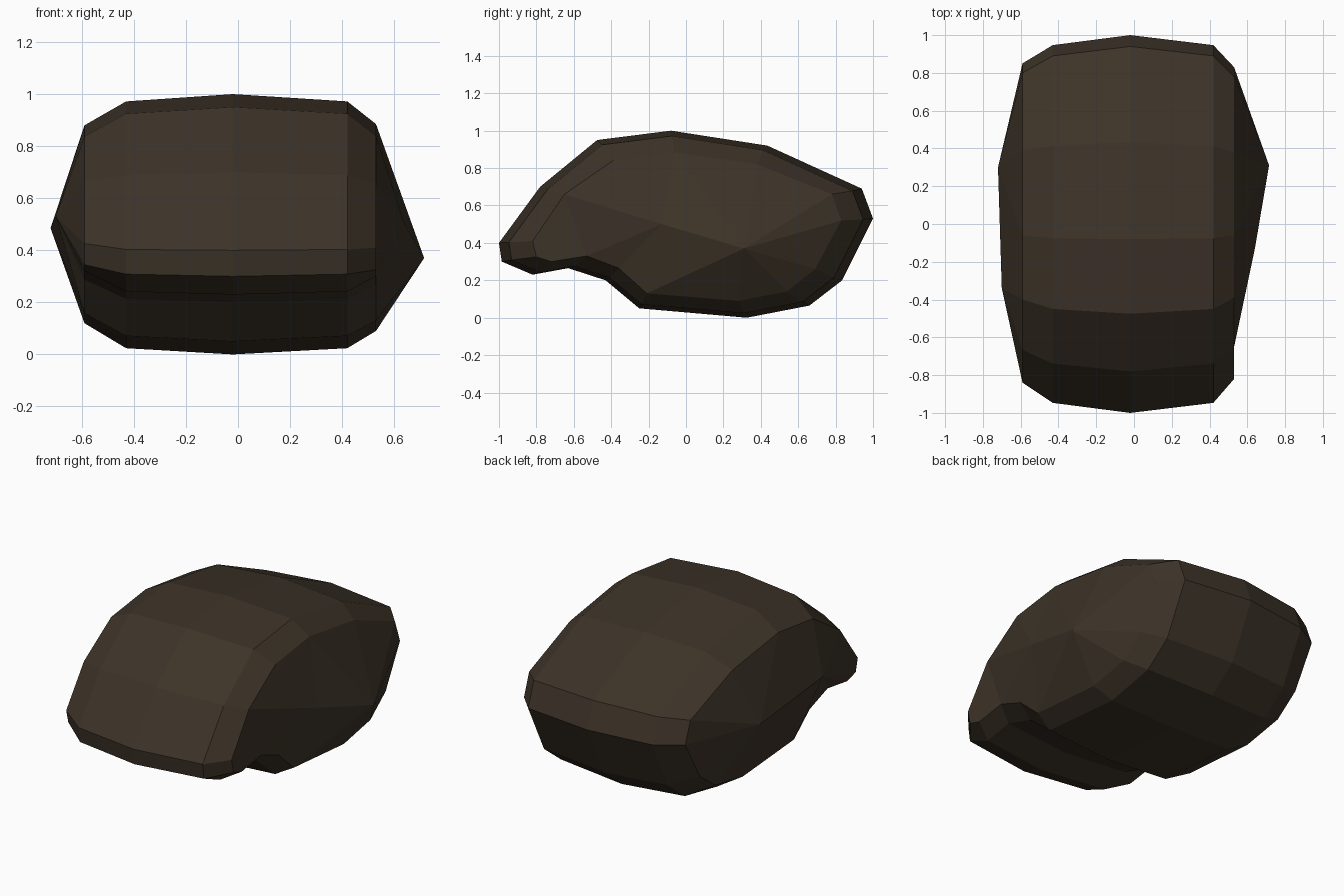
import bpy, bmesh

if "Cube" in bpy.data.objects:
    bpy.data.objects.remove(bpy.data.objects["Cube"])

# Side outline (y, z) at the middle, and the smaller outline at the sides
MIDDLE = [(-1, .40), (-.78, .70), (-.475, .95), (-.08, 1), (.435, .92),
          (.94, .69), (1, .53), (.835, .20), (.66, .065), (.325, 0),
          (-.25, .05), (-.43, .20), (-.63, .265), (-.82, .23), (-.985, .30)]
SIDE = [(-.82, .41), (-.65, .66), (-.39, .84), (-.06, .885), (.38, .82),
        (.78, .66), (.83, .52), (.69, .26), (.54, .14), (.28, .09),
        (-.21, .13), (-.36, .265), (-.53, .33), (-.72, .30), (-.80, .325)]
N = len(MIDDLE)

shoulder = [(y * .947, .46 + (z - .46) * .948) for y, z in MIDDLE]
left_side = [(y * 1.025, .12 + (z - .09) * .956) for y, z in SIDE]

bm = bmesh.new()

# Lofted body: outlines stacked across x
sections = [(-.59, left_side), (-.43, shoulder), (-.02, MIDDLE),
            (.42, shoulder), (.53, SIDE)]
rings = [[bm.verts.new((x, y, z)) for y, z in outline] for x, outline in sections]
for a, b in zip(rings, rings[1:]):
    for i in range(N):
        j = (i + 1) % N
        bm.faces.new((a[i], a[j], b[j], b[i]))


def fan(tip, ring, start, end):
    """Triangles from a bulge tip to the rim edges start..end."""
    for i in range(start, end):
        bm.faces.new((tip, ring[i % N], ring[(i + 1) % N]))


def bulge(ring, rear, front, front_from, front_to):
    """Two bulge tips joined by a ridge, filling one side of the body."""
    rear, front = bm.verts.new(rear), bm.verts.new(front)
    fan(rear, ring, 3, 10)
    fan(front, ring, 10, front_from)
    fan(front, ring, front_to, N + 3)
    bm.faces.new((rear, front, ring[3]))
    bm.faces.new((rear, front, ring[10]))
    return front


# Left bulge
bulge(rings[0], (-.72, .30, .485), (-.70, -.34, .53), 12, 12)

# Right bulge, with a flat cheek at the front
r = rings[-1]
tip = bulge(r, (.715, .31, .37), (.64, -.13, .50), 12, N + 1)
bm.faces.new((tip, r[12], r[1]))
bm.faces.new((r[12], r[13], r[14], r[0], r[1]))

bmesh.ops.recalc_face_normals(bm, faces=bm.faces)
mesh = bpy.data.meshes.new("rock_body")
bm.to_mesh(mesh)
bm.free()

mat = bpy.data.materials.new("dark_brown_stone")
mat.diffuse_color = (.046, .033, .021, 1)
mat.use_nodes = True
mat.node_tree.nodes["Principled BSDF"].inputs["Base Color"].default_value = mat.diffuse_color
mesh.materials.append(mat)
rock = bpy.data.objects.new("rock_body", mesh)
bpy.context.collection.objects.link(rock)
